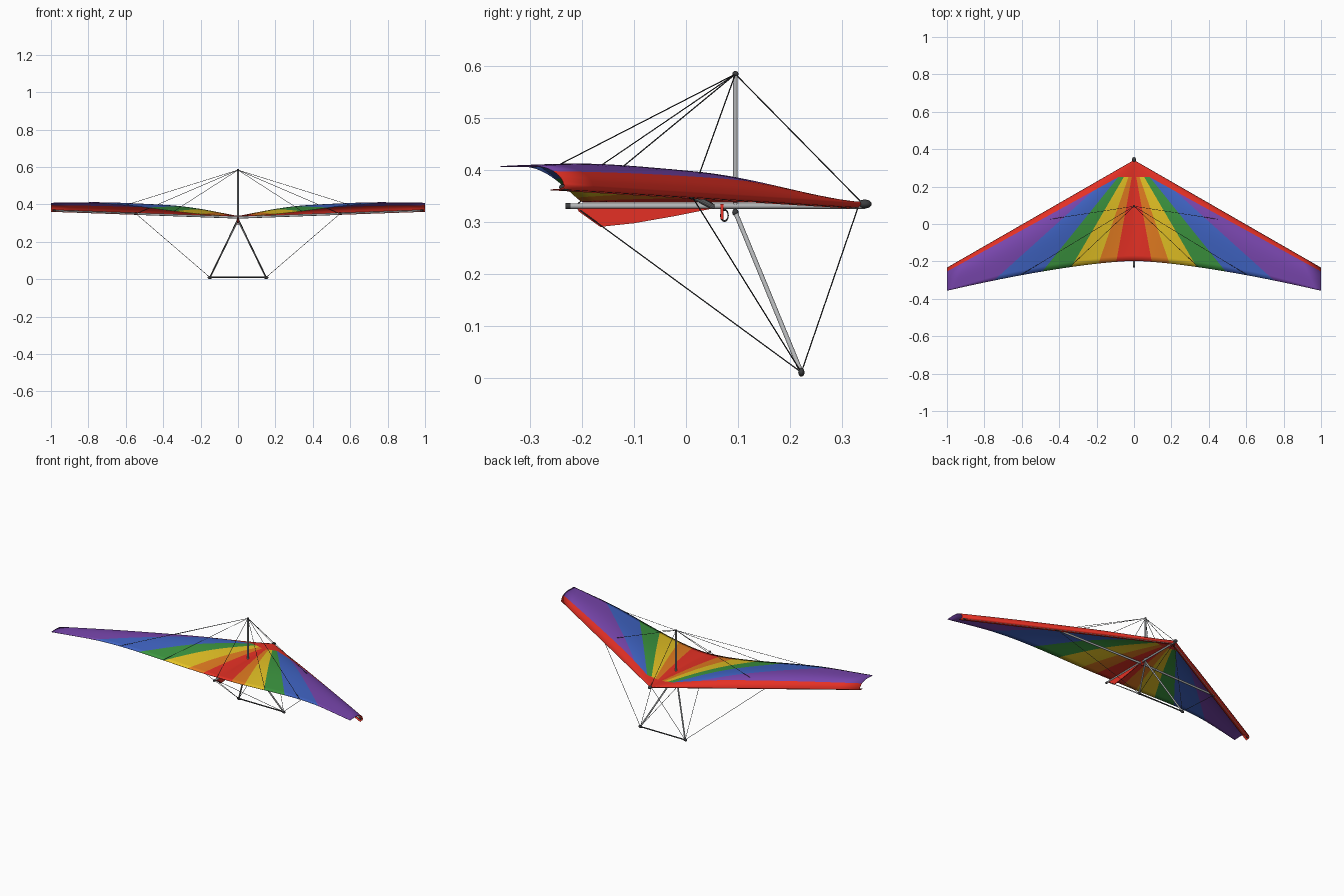
import bpy, bmesh, math
from mathutils import Vector

if "Cube" in bpy.data.objects:
    bpy.data.objects.remove(bpy.data.objects["Cube"])

def mat(name, c):
    m = bpy.data.materials.new(name)
    m.diffuse_color = (*c, 1)
    m.use_nodes = True
    m.node_tree.nodes["Principled BSDF"].inputs["Base Color"].default_value = m.diffuse_color
    return m

RED = mat("red", (.78, .03, .018))
ORANGE = mat("orange", (.76, .2, .015))
YELLOW = mat("yellow", (.78, .54, .018))
GREEN = mat("green", (.045, .3, .05))
BLUE = mat("blue", (.05, .125, .54))
PURPLE = mat("purple", (.185, .06, .41))
DARK = mat("dark_grey", (.045, .047, .05))
SILVER = mat("silver", (.45, .46, .47))

def finish(name, bm, mats, smooth=True):
    me = bpy.data.meshes.new(name)
    bm.to_mesh(me)
    bm.free()
    for m in mats:
        me.materials.append(m)
    for p in me.polygons:
        p.use_smooth = smooth
    ob = bpy.data.objects.new(name, me)
    bpy.context.collection.objects.link(ob)
    return ob

def tube(name, a, b, r, m, n=12):
    a, b = Vector(a), Vector(b)
    bm = bmesh.new()
    bmesh.ops.create_cone(bm, cap_ends=True, segments=n, radius1=r, radius2=r, depth=(b - a).length)
    ob = finish(name, bm, [m])
    for p in ob.data.polygons:
        p.use_smooth = len(p.vertices) == 4
    ob.location = (a + b) / 2
    ob.rotation_euler = (b - a).to_track_quat('Z', 'Y').to_euler()
    return ob

def ball(name, loc, size, m):
    bm = bmesh.new()
    bmesh.ops.create_uvsphere(bm, u_segments=16, v_segments=10, radius=1)
    bmesh.ops.scale(bm, vec=size, verts=bm.verts)
    ob = finish(name, bm, [m])
    ob.location = loc
    return ob

# ---- Sail shape functions (s = distance from the centre line) ----
def lead_y(s): return .34 - .575 * s
def lead_z(s): return .338 + .035 * s
def trail_y(s): return -.197 - .16 * s ** 1.45
def band_y(s): return .25 if s < .085 else .25 - .504 * (s - .085) / .915

def trail_z(s):
    t = min(1, s / .8)
    return .338 + .069 * t * t * (3 - 2 * t)

def sail_z(s, y):
    v = min(1, max(0, (lead_y(s) - y) / (lead_y(s) - trail_y(s))))
    camber = .043 * math.sin(math.pi / 2 * min(1, s / .4)) * (1 - .5 * s * s)
    return lead_z(s) + (trail_z(s) - lead_z(s)) * v + camber * math.sin(math.pi * v ** .58)

# ---- Sail: rainbow panels fanning out behind a red leading band ----
FRONT = [0, .012, .03, .055, .085, .22, 1]
BACK = [0, .095, .19, .335, .49, .75, 1]
SUB, BAND, ROWS = 8, 4, 20
WRAP = [(-.026, -.0125), (-.006, -.011), (.002, -.005)]   # band folded round the leading tube
half = []
for i in range(6):
    for k in range(SUB):
        f = k / SUB
        half.append((FRONT[i] + (FRONT[i + 1] - FRONT[i]) * f,
                     BACK[i] + (BACK[i + 1] - BACK[i]) * f))
half.append((1, 1))
cols = [(-1, c) for c in reversed(half[1:])] + [(1, c) for c in half]
bm = bmesh.new()
grid = []
for sign, (xf, xb) in cols:
    line = [(xf, lead_y(xf) + dy, lead_z(xf) + dz) for dy, dz in WRAP]
    for j in range(BAND):
        y = lead_y(xf) + (band_y(xf) - lead_y(xf)) * (j / BAND) ** 1.5
        line.append((xf, y, sail_z(xf, y)))
    for j in range(ROWS + 1):
        t = (j / ROWS) ** 1.3
        x, y = xf + (xb - xf) * t, band_y(xf) + (trail_y(xb) - band_y(xf)) * t
        line.append((x, y, sail_z(x, y)))
    grid.append([bm.verts.new((sign * x, y, z)) for x, y, z in line])
mid = len(half) - 1
red_rows = len(WRAP) + BAND
for c in range(len(grid) - 1):
    d = c - mid if c >= mid else mid - 1 - c
    for r in range(red_rows + ROWS):
        f = bm.faces.new((grid[c][r], grid[c][r + 1], grid[c + 1][r + 1], grid[c + 1][r]))
        f.material_index = 0 if r < red_rows else d // SUB
sail = finish("sail", bm, [RED, ORANGE, YELLOW, GREEN, BLUE, PURPLE])
sol = sail.modifiers.new("thickness", 'SOLIDIFY')
sol.thickness = .0015
sol.offset = -1

# ---- Thin plates in the centre plane ----
def plate(name, pts, w, m):
    bm = bmesh.new()
    f = bm.faces.new([bm.verts.new((-w / 2, y, z)) for y, z in pts])
    g = bmesh.ops.extrude_face_region(bm, geom=[f])
    bmesh.ops.translate(bm, vec=(w, 0, 0), verts=[v for v in g["geom"] if isinstance(v, bmesh.types.BMVert)])
    bmesh.ops.recalc_face_normals(bm, faces=bm.faces)
    return finish(name, bm, [m], False)

# keel fin hanging below the keel
plate("keel_fin", [(-.21, .334), (-.207, .32), (-.165, .29), (-.10, .297),
                   (-.02, .311), (.06, .327), (.06, .334)], .004, RED)

# ---- Airframe ----
TOP = (0, .095, .584)
tube("keel", (0, -.228, .33), (0, .345, .33), .0052, SILVER)
tube("keel_end_cap", (0, -.232, .33), (0, -.222, .33), .006, DARK)
ball("nose_cap", (0, .344, .334), (.011, .0135, .0085), DARK)
tube("mast", (0, .095, .33), TOP, .0045, SILVER)
ball("mast_cap", TOP, (.006, .006, .006), DARK)
ball("frame_apex", (0, .095, .318), (.007, .006, .007), DARK)
tube("base_bar", (-.15, .222, .01), (.15, .222, .01), .0035, DARK)

def wire(name, a, b):
    tube(name, a, b, .0012, DARK, 6)

for side, s in (("left", -1), ("right", 1)):
    corner = (s * .15, .222, .01)
    joint = (s * .545, lead_y(.545) - .016, .35)
    tube(side + "_leading_tube", (0, .326, .331), (s * .985, -.236, .366), .005, SILVER)
    tube(side + "_leading_tube_cap", (s * .975, -.2305, .3657), (s * .99, -.239, .3662), .006, DARK)
    tube(side + "_cross_bar", (0, .05, .33), joint, .0058, SILVER)
    ball(side + "_cross_bar_joint", joint, (.01, .008, .007), DARK)
    tube(side + "_down_tube", (0, .095, .318), corner, .0045, SILVER)
    ball(side + "_corner_bracket", corner, (.013, .006, .0085), DARK)
    # lower rigging
    wire(side + "_lower_front_wire", corner, (0, .332, .33))
    wire(side + "_lower_rear_wire", corner, (0, -.208, .325))
    wire(side + "_lower_side_wire", corner, joint)
    # upper rigging
    wire(side + "_upper_side_wire", TOP, joint)
    for i, x in enumerate((.34, .6)):
        y = trail_y(x) + .004
        wire(f"{side}_luff_line_{i + 1}", TOP, (s * x, y, sail_z(x, y)))
wire("upper_front_wire", TOP, (0, .338, .337))
wire("upper_rear_wire", TOP, (0, -.21, .333))

# ---- Hang strap and ring ----
plate("hang_strap", [(.066, .334), (.066, .304), (.072, .304), (.072, .334)], .012, RED)
bpy.ops.mesh.primitive_torus_add(major_radius=.009, minor_radius=.0015, major_segments=20,
                                 minor_segments=8, location=(0, .074, .312),
                                 rotation=(0, math.pi / 2, 0))
ring = bpy.context.object
ring.name = "hang_ring"
ring.scale = (1.2, .8, 1)
ring.data.materials.append(DARK)
bpy.ops.object.shade_smooth()
